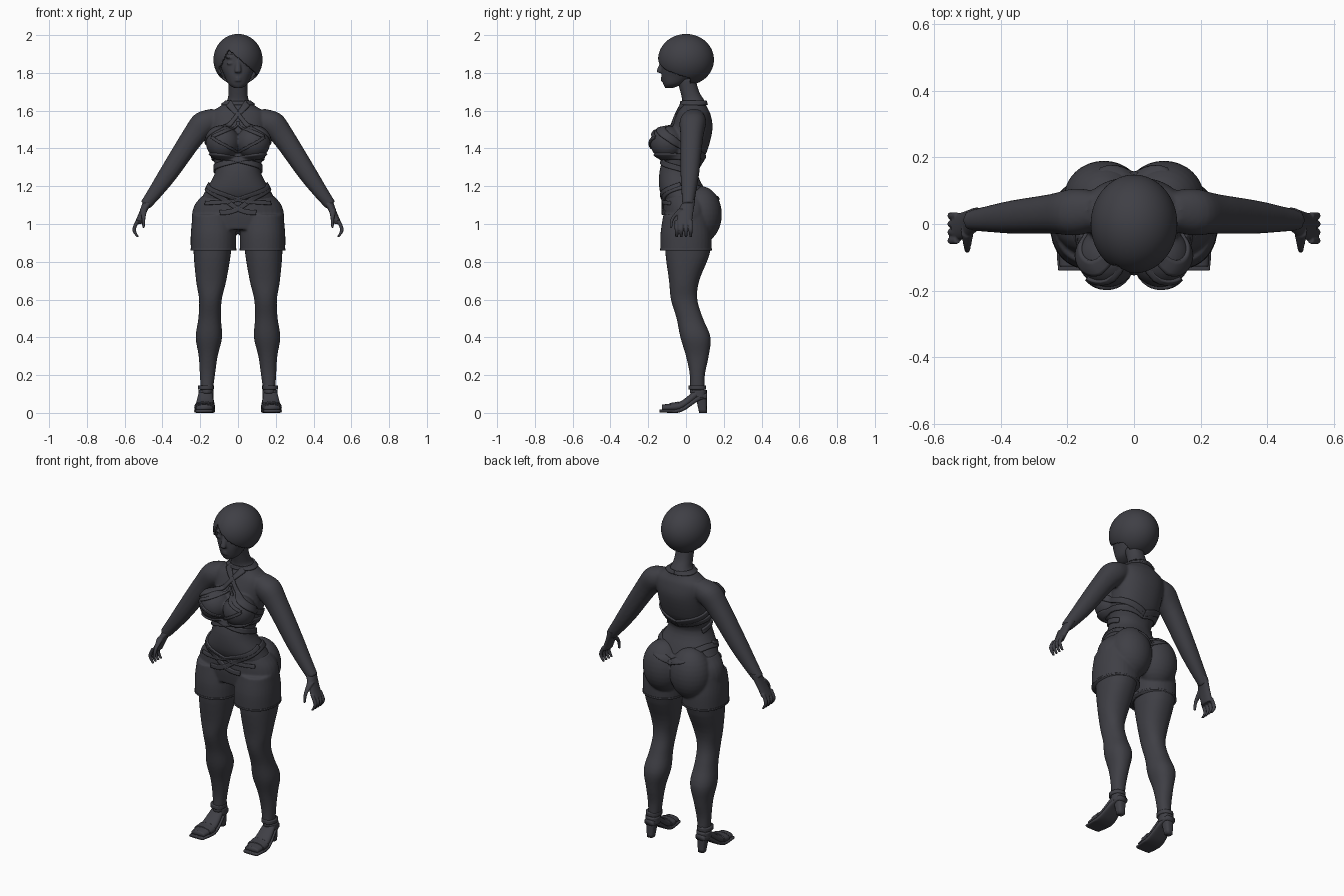
import bpy, bmesh, math
from mathutils import Vector, Matrix
from mathutils.bvhtree import BVHTree

cube = bpy.data.objects.get("Cube")
if cube:
    bpy.data.objects.remove(cube)

material = bpy.data.materials.new("dark_slate")
material.use_nodes = True
material.diffuse_color = (.05, .05, .06, 1)
shader = material.node_tree.nodes["Principled BSDF"]
shader.inputs["Base Color"].default_value = material.diffuse_color

AXIS_X, AXIS_Y, AXIS_Z = Matrix.Identity(3)
SIDES = {"left": 1, "right": -1}


def smooth_path(points, steps):
    """Catmull-Rom samples through tuples of any length."""
    points = [Vector(p) for p in points]
    padded = [points[0]] + points + [points[-1]]
    samples = []
    for before, start, end, after in zip(padded, padded[1:], padded[2:], padded[3:]):
        tangent_in, tangent_out = (end - before) / 2, (after - start) / 2
        for step in range(steps):
            t = step / steps
            blend = t * t * (3 - 2 * t)
            samples.append(start.lerp(end, blend) + tangent_in * t * (1 - t) ** 2
                           - tangent_out * t * t * (1 - t))
    return samples + [points[-1]]


def bridge(bm, rings, closed):
    """Quads between neighbouring rows of vertices."""
    count = len(rings[0])
    for lower, upper in zip(rings, rings[1:]):
        for k in range(count if closed else count - 1):
            following = (k + 1) % count
            bm.faces.new((lower[k], lower[following], upper[following], upper[k]))


def loft(bm, sections, u=AXIS_X, v=AXIS_Y, side=1, segments=32, power=2.2):
    """Capped skin through sections (x, y, z, radius_u, radius_v)."""
    rings = []
    for x, y, z, radius_u, radius_v in smooth_path(sections, 4):
        ring = []
        for k in range(segments):
            angle = math.tau * k / segments
            c, s = math.cos(angle), math.sin(angle)
            point = Vector((x, y, z))
            point += u * radius_u * math.copysign(abs(c) ** (2 / power), c)
            point += v * radius_v * math.copysign(abs(s) ** (2 / power), s)
            point.x *= side
            ring.append(bm.verts.new(point))
        rings.append(ring)
    bridge(bm, rings, closed=True)
    bm.faces.new(rings[0])
    bm.faces.new(rings[-1])


def ball(bm, location, size, segments=32):
    placement = Matrix.LocRotScale(Vector(location), None, Vector(size))
    bmesh.ops.create_uvsphere(bm, u_segments=segments, v_segments=segments // 2, radius=1, matrix=placement)


def finish(name, bm, voxel=None, relax=0, thickness=None):
    bmesh.ops.recalc_face_normals(bm, faces=bm.faces)
    mesh = bpy.data.meshes.new(name)
    bm.to_mesh(mesh)
    bm.free()
    mesh.materials.append(material)
    mesh.shade_smooth()
    part = bpy.data.objects.new(name, mesh)
    bpy.context.collection.objects.link(part)
    if voxel:
        fuse = part.modifiers.new("fuse", 'REMESH')
        fuse.mode, fuse.voxel_size, fuse.use_smooth_shade = 'VOXEL', voxel, True
    if relax:
        soften = part.modifiers.new("relax", 'SMOOTH')
        soften.iterations = relax
    if thickness:
        shell = part.modifiers.new("thickness", 'SOLIDIFY')
        shell.thickness, shell.offset = thickness, 0
    return part


def lofted_part(name, sections, **options):
    bm = bmesh.new()
    loft(bm, sections, **options)
    return finish(name, bm)


# Body: torso, bust, arms and legs fused into one skin
torso = [(1.77, 0, .05, .05), (1.7, .02, .05, .05), (1.65, .04, .06, .06), (1.62, .04, .1, .07),
         (1.58, .04, .15, .09), (1.5, .03, .15, .11), (1.38, 0, .14, .11), (1.28, -.04, .12, .1),
         (1.18, -.02, .17, .12), (1.1, .01, .21, .12), (1, .01, .22, .12)]
leg = [(1, .01, .1, .11), (.86, .01, .1, .12), (.7, -.01, .08, .08), (.6, -.01, .06, .07),
       (.5, .02, .06, .07), (.4, .05, .07, .08), (.3, .06, .05, .06), (.2, .06, .04, .04), (.1, .06, .03, .04)]
arm = [(.1, 1.58, .05), (.17, 1.54, .07), (.24, 1.46, .06), (.36, 1.28, .05), (.43, 1.18, .04), (.49, 1.1, .03)]
bm = bmesh.new()
loft(bm, [(0, y, z, width, depth) for z, y, width, depth in torso], segments=48)
for side in SIDES.values():
    ball(bm, (.08 * side, -.1, 1.43), (.09, .09, .09))
    loft(bm, [(.17 - .04 * z, y, z, width, depth) for z, y, width, depth in leg], side=side)
    loft(bm, [(x, .05 - .08 * x, z, radius, radius) for x, z, radius in arm],
         u=AXIS_Y, v=Vector((.8, 0, .6)), side=side)
body = finish("body", bm, voxel=.007, relax=5)

# Hands with four fingers and a thumb
for label, side in SIDES.items():
    bm = bmesh.new()
    loft(bm, [(.47, .02, 1.13, .03, .03), (.5, 0, 1.07, .04, .02), (.53, -.01, 1, .04, .02)],
         u=AXIS_Y, v=AXIS_X, side=side)
    for finger in range(4):
        y = .025 * (finger - 2)
        loft(bm, [(.53, y, 1.02, .01, .01), (.55, y, .97, .01, .01), (.53, y, .93, .007, .007)], side=side)
    loft(bm, [(.5, -.02, 1.08, .02, .02), (.5, -.07, 1.03, .01, .01), (.5, -.08, .98, .007, .007)], side=side)
    finish(label + "_hand", bm, voxel=.004, relax=2)

# Shorts: hips, seat and two short legs
bm = bmesh.new()
loft(bm, [(0, 0, 1.15, .19, .12), (0, .01, 1.1, .23, .13), (0, .01, 1.04, .245, .13), (0, 0, .97, .24, .11)])
for side in SIDES.values():
    loft(bm, [(.13, 0, 1.05, .11, .12), (.13, 0, .95, .12, .135), (.13, 0, .86, .12, .135)], side=side)
    ball(bm, (.09 * side, .08, 1.05), (.12, .11, .15))
shorts = finish("shorts", bm, voxel=.007, relax=3)
for label, side in SIDES.items():
    lofted_part(label + "_shorts_hem", [(.13, 0, z, .122, .137) for z in (.87, .86)], side=side)

# Head with simple features
bm = bmesh.new()
ball(bm, (0, -.01, 1.87), (.1, .11, .1))
loft(bm, [(0, -.09, 1.72, .02, .02), (0, -.07, 1.74, .05, .05), (0, -.05, 1.78, .07, .08),
          (0, -.04, 1.83, .09, .09), (0, -.03, 1.9, .09, .1)])
loft(bm, [(0, -.12, 1.87, .01, .01), (0, -.14, 1.81, .017, .015), (0, -.13, 1.8, .01, .01)])
for z in (1.76, 1.772):
    ball(bm, (0, -.12, z), (.02, .014, .006))
for side in SIDES.values():
    ball(bm, (.04 * side, -.12, 1.85), (.02, .01, .008))
    ball(bm, (.045 * side, -.12, 1.88), (.025, .01, .005))
finish("head", bm, voxel=.005, relax=2)


# Bobbed hair with a swept fringe and a hairline rising toward the front
def is_open(point):
    from_parting = point.x + .05
    fringe = 1.92 - max(from_parting * .85, from_parting * -2)
    hairline = 1.78 - .3 * point.y
    return point.y < .02 and point.z < hairline or point.y < -.06 and point.z < fringe


bm = bmesh.new()
ball(bm, (0, 0, 1.87), (.124, .142, .13), segments=112)
uncovered = [face for face in bm.faces if is_open(face.calc_center_median())]
bmesh.ops.delete(bm, geom=uncovered, context='FACES')
finish("hair", bm, relax=3, thickness=.012)


# Heeled sandals: foot and sole follow one arch from heel (0) to toe (1)
def arch_sections(first, last, lift, trim, depth):
    sections = []
    for step in range(9):
        t = first + (last - first) * step / 8
        arch = .04 * (1 + math.cos(math.pi * min(t * 1.5, 1)))
        rise = 1 - t
        width = .03 + .025 * math.sin(2.4 * t) - trim
        sections.append((.17 + .01 * t, .11 - .25 * t, .01 + arch + lift * (1 + rise), width, depth * (1 + rise)))
    return sections


for label, side in SIDES.items():
    along = dict(u=AXIS_X, v=AXIS_Z, side=side)
    lofted_part(label + "_foot", arch_sections(.05, .95, .015, .006, .017), **along)
    lofted_part(label + "_sole", arch_sections(0, 1, 0, 0, .008), power=4, **along)
    lofted_part(label + "_toe_strap", arch_sections(.6, .78, .016, 0, .019), **along)
    lofted_part(label + "_heel", [(.17, .08, .09, .03, .03), (.17, .09, 0, .02, .02)], side=side, power=3)
    lofted_part(label + "_heel_cup", [(.17, .07, z, .04, .04) for z in (.08, .12)], side=side)
    lofted_part(label + "_ankle_strap", [(.17, .06, z, .042, .047) for z in (.125, .145)], side=side)

# Fabric straps laid on the body; points are (degrees from front, height)
bpy.context.view_layer.update()
depsgraph = bpy.context.evaluated_depsgraph_get()
surfaces = [BVHTree.FromObject(part, depsgraph) for part in (body, shorts)]


def on_surface(degrees, z):
    angle = math.radians(degrees)
    outward = Vector((math.sin(angle), -math.cos(angle), 0))
    origin = Vector((0, 0, z)) + outward * .02
    hits = [surface.ray_cast(origin, outward, .3) for surface in surfaces]
    reach = max((distance for place, normal, index, distance in hits if place), default=.1)
    return origin + outward * (reach + .003)


def strap(name, points, width, side=1):
    bm = bmesh.new()
    path = smooth_path(points, 14)
    rows = []
    for i, (degrees, z) in enumerate(path):
        turn, climb = path[min(i + 1, len(path) - 1)] - path[max(i - 1, 0)]
        along = Vector((math.radians(turn) * .15, climb)).normalized()
        row = []
        for k in range(5):
            across = (k / 4 - .5) * width
            bend = math.degrees(along.y * across / .15)
            row.append(bm.verts.new(on_surface(side * (degrees - bend), z + along.x * across)))
        rows.append(row)
    bridge(bm, rows, closed=False)
    finish(name, bm, relax=2, thickness=.014)


strap("neck_collar", [(degrees, 1.64) for degrees in range(-180, 181, 60)], .022)
for label, side in SIDES.items():
    strap(label + "_halter_strap",
          [(-75, 1.64), (0, 1.58), (30, 1.53), (60, 1.46), (90, 1.4), (180, 1.33)], .034, side)
    strap(label + "_keyhole_top", [(-6, 1.54), (40, 1.46)], .016, side)
    strap(label + "_keyhole_bottom", [(40, 1.46), (2, 1.38)], .014, side)
    strap(label + "_rib_wrap", [(-95, 1.28), (0, 1.34), (60, 1.36), (180, 1.32)], .032, side)
    strap(label + "_waist_wrap", [(-40, 1.06), (0, 1.08), (90, 1.2), (185, 1.11)], .028, side)
    strap(label + "_hip_wrap", [(-65, 1.11), (0, 1.13), (80, 1.21)], .022, side)
